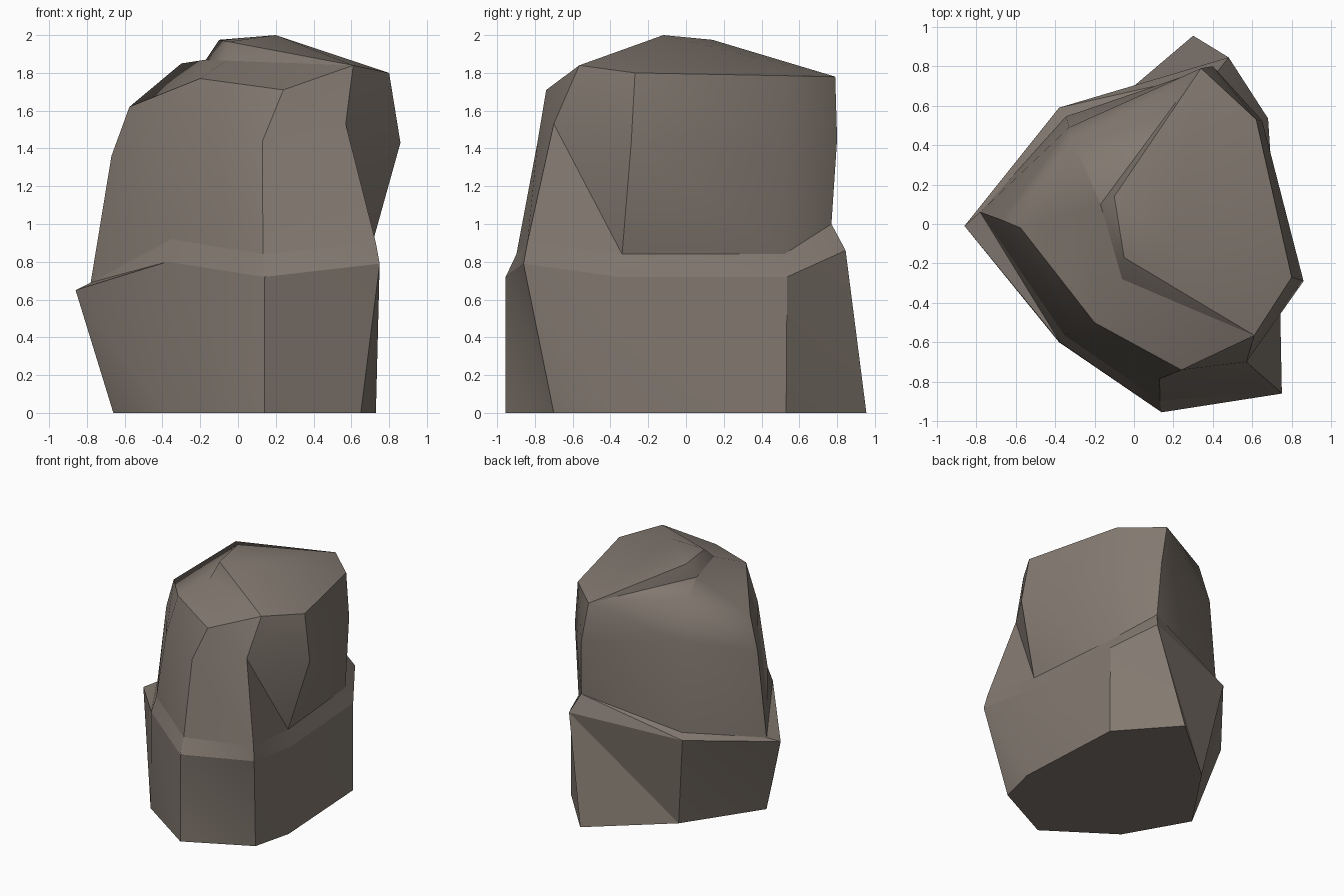
import bpy, bmesh

if "Cube" in bpy.data.objects:
    bpy.data.objects.remove(bpy.data.objects["Cube"])

# Stone colour
stone = bpy.data.materials.new("taupe_stone")
stone.diffuse_color = (0.225, 0.190, 0.162, 1)
stone.use_nodes = True
stone.node_tree.nodes["Principled BSDF"].inputs["Base Color"].default_value = stone.diffuse_color

# Horizontal outlines, eight corners each, starting at the left tip and running past the front
base = [(-.66, -.11, 0), (-.38, -.60, 0), (.14, -.955, 0), (.65, -.70, 0),
        (.73, -.38, 0), (.68, .53, 0), (.30, .955, 0), (-.265, .475, 0)]
ledge = [(-.86, -.01, .65), (-.375, -.60, .80), (.14, -.955, .72), (.75, -.86, .79),
         (.74, -.36, .72), (.68, .535, .72), (.48, .845, .86), (-.38, .59, .76)]
# The ledge steps inward and slightly up to start the upper block
step = [(x * .94, y * .94, z + .12) for x, y, z in ledge]
step[0] = (-.78, .06, .69)
step[3] = (.73, -.84, .90)
step[5] = (.62, .52, .84)
step[6] = (.42, .77, 1.0)
step[7] = (-.345, .545, .80)
waist = [(-.67, .02, 1.36), (-.28, -.54, 1.45), (.13, -.785, 1.44), (.57, -.70, 1.53),
         (.86, -.29, 1.43), (.65, .525, 1.43), (.40, .80, 1.45), (-.33, .49, 1.52)]
shoulder = [(-.575, -.02, 1.62), (-.20, -.50, 1.77), (.24, -.74, 1.71), (.61, -.565, 1.84),
            (.80, -.27, 1.80), (.62, .53, 1.785), (.34, .79, 1.78), (-.30, .40, 1.85)]

bm = bmesh.new()
rings = [[bm.verts.new(p) for p in r] for r in (base, ledge, step, waist, shoulder)]

# Side walls and underside
for lo, hi in zip(rings, rings[1:]):
    for i in range(8):
        j = (i + 1) % 8
        bm.faces.new((lo[i], lo[j], hi[i]))
        bm.faces.new((lo[j], hi[j], hi[i]))
bm.faces.new(rings[0][::-1])

# Top: sloping shelf, small step, and a raised plateau with a low peak
s = rings[-1]
low_a, low_b = bm.verts.new((-.17, .10, 1.87)), bm.verts.new((-.06, -.28, 1.865))
top_a, top_b = bm.verts.new((-.10, .14, 1.975)), bm.verts.new((-.05, -.17, 1.965))
peak = bm.verts.new((.20, -.12, 2.0))
for f in ((s[0], low_a, s[7]), (s[7], low_a, s[6]), (s[0], s[1], low_a), (s[1], low_b, low_a),
          (s[1], s[2], low_b), (s[2], s[3], low_b),
          (low_a, low_b, top_b, top_a), (low_a, top_a, s[6]), (low_b, s[3], top_b)):
    bm.faces.new(f)
rim = [top_a, top_b, s[3], s[4], s[5], s[6]]
for i in range(6):
    bm.faces.new((rim[i], rim[(i + 1) % 6], peak))
bmesh.ops.recalc_face_normals(bm, faces=bm.faces)
bm.verts.index_update()

# Crisp edges: both sides of the ledge and of the top step; worn edges: back shoulder, step ends
crisp, worn = set(), set()
for r in rings[1:3]:
    crisp |= {frozenset((r[i].index, r[i - 1].index)) for i in range(8)}
for path in ((s[6], low_a, low_b, s[3]), (s[6], top_a, top_b, s[3])):
    crisp |= {frozenset((a.index, b.index)) for a, b in zip(path, path[1:])}
for a, b in ((s[6], s[7]), (s[7], s[0]), (low_a, top_a), (low_b, top_b), (rings[3][7], s[7]),
             (rings[2][7], rings[3][7])):
    worn.add(frozenset((a.index, b.index)))

mesh = bpy.data.meshes.new("boulder")
bm.to_mesh(mesh)
bm.free()
mesh.materials.append(stone)
boulder = bpy.data.objects.new("boulder", mesh)
bpy.context.collection.objects.link(boulder)
bpy.context.view_layer.objects.active = boulder
boulder.select_set(True)
bpy.ops.object.shade_smooth_by_angle(angle=0.58)
for e in mesh.edges:
    key = frozenset(e.vertices)
    if key in crisp:
        e.use_edge_sharp = True
    elif key in worn:
        e.use_edge_sharp = False
